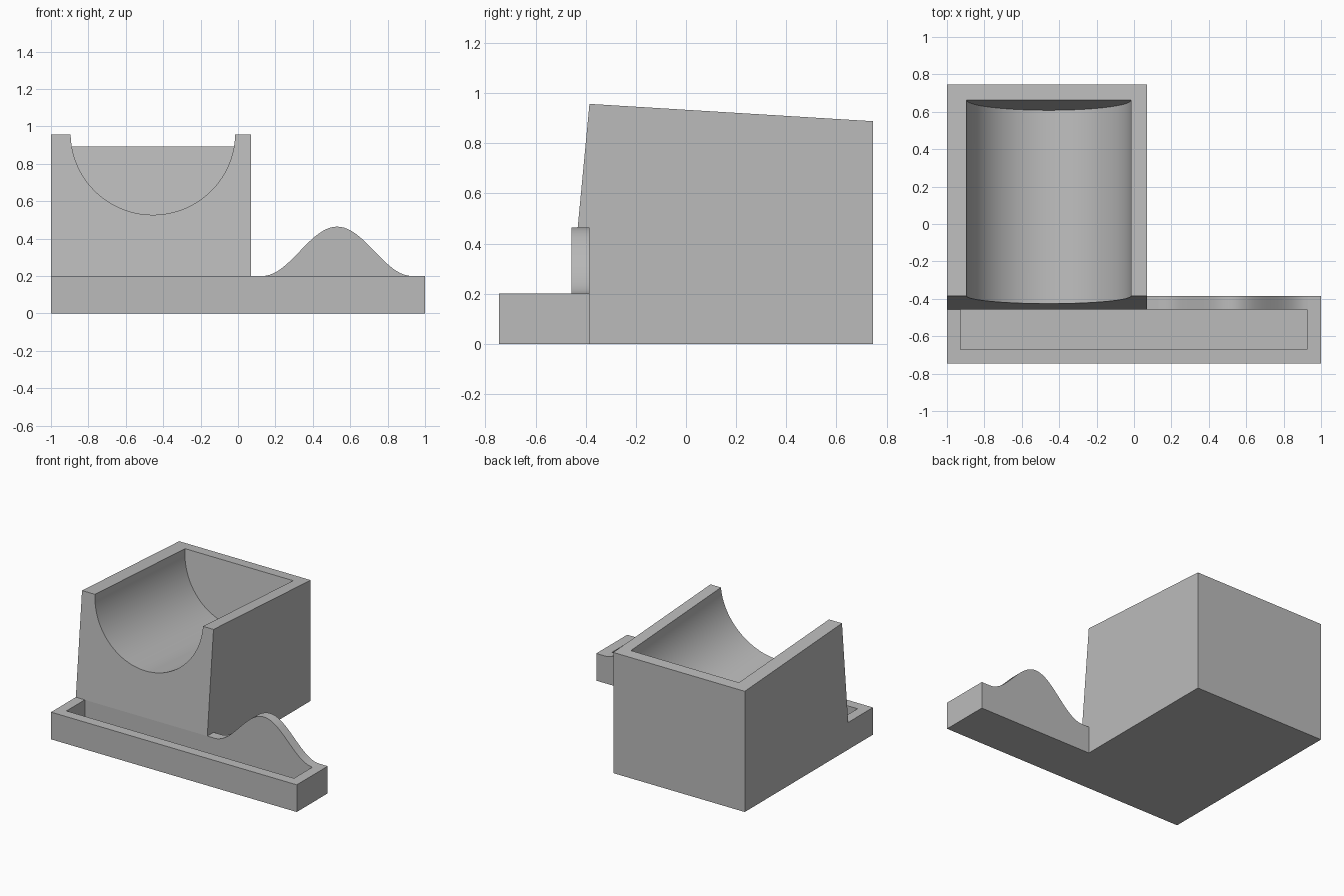
import bpy, bmesh, math

cube = bpy.data.objects.get("Cube")
if cube:
    bpy.data.objects.remove(cube, do_unlink=True)

grey = bpy.data.materials.new("plain grey")
grey.use_nodes = True
grey.diffuse_color = (0.5, 0.5, 0.5, 1)
grey.node_tree.nodes["Principled BSDF"].inputs["Base Color"].default_value = (0.5, 0.5, 0.5, 1)


def loft(name, near, far):
    """Solid between two matching outlines of 3D points."""
    bm = bmesh.new()
    a = [bm.verts.new(p) for p in near]
    b = [bm.verts.new(p) for p in far]
    bm.faces.new(a)
    bm.faces.new(b[::-1])
    for i in range(len(a)):
        j = (i + 1) % len(a)
        bm.faces.new((a[j], a[i], b[i], b[j]))
    bmesh.ops.recalc_face_normals(bm, faces=bm.faces)
    mesh = bpy.data.meshes.new(name)
    bm.to_mesh(mesh)
    bm.free()
    mesh.materials.append(grey)
    obj = bpy.data.objects.new(name, mesh)
    bpy.context.collection.objects.link(obj)
    return obj


def box(name, x0, x1, y0, y1, z0, z1):
    rect = [(x0, y0), (x1, y0), (x1, y1), (x0, y1)]
    return loft(name, [(x, y, z0) for x, y in rect], [(x, y, z1) for x, y in rect])


def activate(obj):
    bpy.ops.object.select_all(action="DESELECT")
    obj.select_set(True)
    bpy.context.view_layer.objects.active = obj


def cut(obj, cutter):
    cutter.hide_render = True
    mod = obj.modifiers.new("cut", "BOOLEAN")
    mod.operation = "DIFFERENCE"
    mod.solver = "EXACT"
    mod.object = cutter
    activate(obj)
    bpy.ops.object.modifier_apply(modifier=mod.name)
    bpy.data.objects.remove(cutter, do_unlink=True)


def smooth(obj):
    activate(obj)
    bpy.ops.object.shade_smooth_by_angle(angle=math.radians(30))


FRONT, FOOT, BACK, RIM = -0.385, -0.457, 0.745, 0.2

# Holder block with leaning front and sloping top
side = [(FRONT, 0), (BACK, 0), (BACK, 0.888), (FRONT, 0.957), (FOOT, RIM), (FRONT, RIM)]
holder = loft("holder_block", [(-1, y, z) for y, z in side], [(0.07, y, z) for y, z in side])

# Round-bottomed trough, sloping down to a leaning end wall
radius, mid, slope, lean = 0.44, -0.455, 0.065, 0.125
steps = 48
trough = [(mid - radius, 0.4)]
for i in range(steps + 1):
    t = math.pi * (1 + i / steps)
    trough.append((mid + radius * math.cos(t), radius * math.sin(t)))
trough.append((mid + radius, 0.4))


def trough_end(y, tilt):
    return [(x, y + tilt * h, 0.966 - slope * (y + 0.4) + h) for x, h in trough]


cut(holder, loft("trough_cutter", trough_end(-0.7, 0), trough_end(0.663, lean)))
smooth(holder)

# Shallow tray along the front
tray = box("front_tray", -1, 1, -BACK, FRONT, 0, RIM)
cut(tray, box("pocket_cutter", -0.927, 0.925, -0.67, FOOT, 0.07, 0.4))

# Bell-shaped rise on the tray's back wall
start, end, rise = 0.13, 0.93, 0.264
bell = []
for i in range(41):
    u = i / 40
    bell.append((start + (end - start) * u, RIM + rise * (1 - math.cos(math.tau * u)) / 2))
hump = loft("back_wall_hump", [(x, FOOT, z) for x, z in bell], [(x, FRONT, z) for x, z in bell])
smooth(hump)
